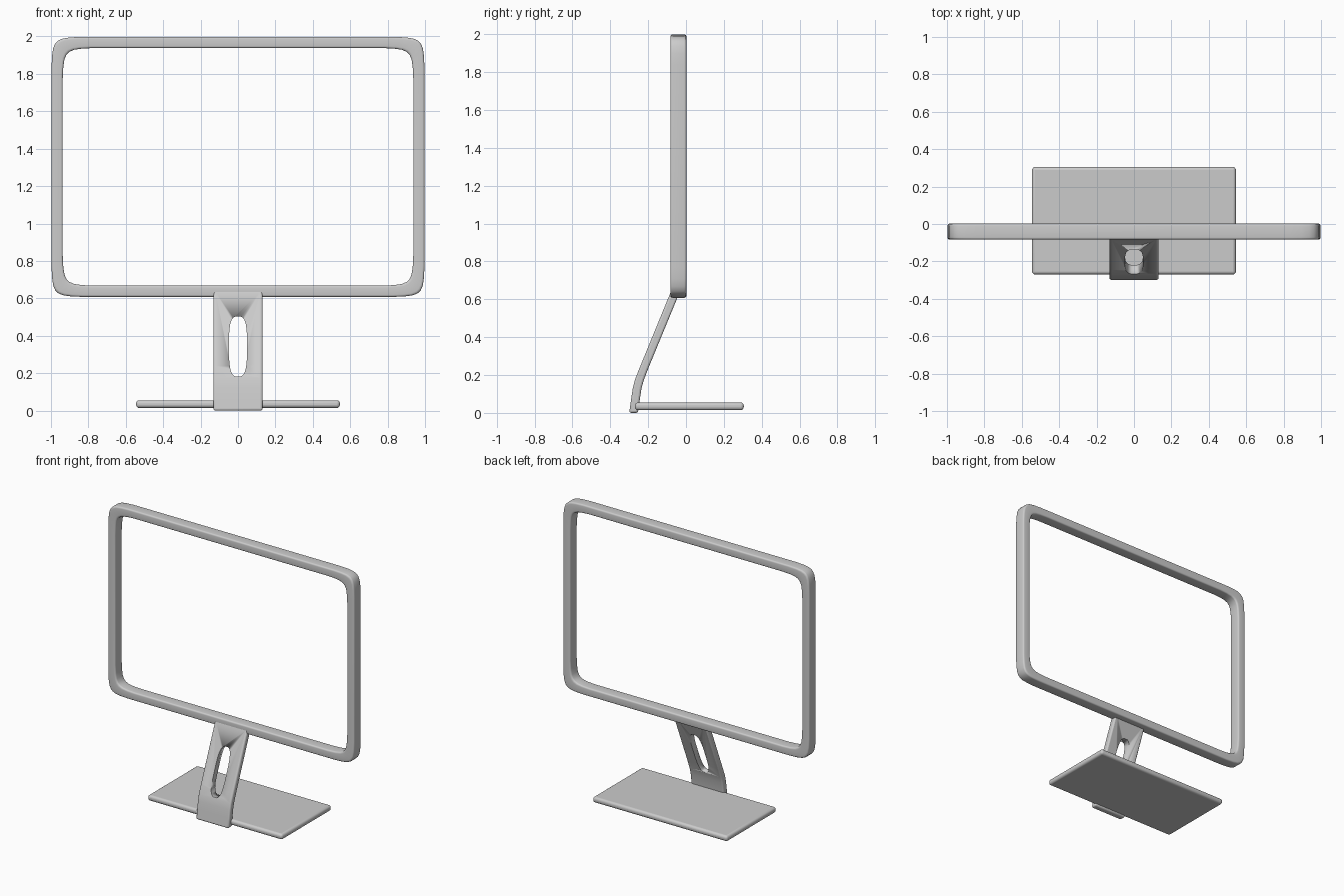
import bpy, bmesh, math

if "Cube" in bpy.data.objects:
    bpy.data.objects.remove(bpy.data.objects["Cube"])


def finish(name, bm, angle=40):
    bmesh.ops.recalc_face_normals(bm, faces=bm.faces)
    mesh = bpy.data.meshes.new(name)
    bm.to_mesh(mesh)
    bm.free()
    ob = bpy.data.objects.new(name, mesh)
    bpy.context.collection.objects.link(ob)
    bpy.ops.object.select_all(action='DESELECT')
    ob.select_set(True)
    bpy.context.view_layer.objects.active = ob
    bpy.ops.object.shade_smooth_by_angle(angle=math.radians(angle))
    return ob


def bridge(bm, a, b):
    n = len(a)
    for i in range(n):
        j = (i + 1) % n
        bm.faces.new((a[i], a[j], b[j], b[i]))


def prism(bm, lo, hi):
    a = [bm.verts.new(p) for p in lo]
    b = [bm.verts.new(p) for p in hi]
    bridge(bm, a, b)
    bm.faces.new(a)
    bm.faces.new(b)


def soft_rect(hw, hh, corner):
    # rectangle outline; corner = (distance along x, distance along z) from each corner
    quarter = [(hw - dx, hh - dz) for dx, dz in corner]
    pts = list(quarter)
    pts += [(x, -z) for x, z in reversed(quarter)]
    pts += [(-x, -z) for x, z in quarter]
    pts += [(-x, z) for x, z in reversed(quarter)]
    return pts


def bevel(ob, width, segments):
    m = ob.modifiers.new("bevel", 'BEVEL')
    m.width, m.segments = width, segments
    m.limit_method = 'ANGLE'
    m.angle_limit = math.radians(40)


# Screen frame: rounded section swept around a soft-cornered rectangle
CORNER = [(.16, 0), (.10, .003), (.06, .009), (.035, .02),
          (.02, .035), (.009, .06), (.003, .10), (0, .16)]
T, Y0, Y1, R = 0.06, -0.083, 0.002, 0.011
section = []
for cx, cy, start in ((T - R, Y1 - R, 0), (R, Y1 - R, 90),
                      (R, Y0 + R, 180), (T - R, Y0 + R, 270)):
    for k in range(5):
        a = math.radians(start + k * 22.5)
        section.append((cx + R * math.cos(a), cy + R * math.sin(a)))
bm = bmesh.new()
rings = [[bm.verts.new((x, y, z + 1.303))
          for x, z in soft_rect(0.997 - t, 0.695 - t, CORNER)] for t, y in section]
for i, ring in enumerate(rings):
    bridge(bm, ring, rings[(i + 1) % len(rings)])
finish("screen_frame", bm)

# Base plate
bm = bmesh.new()
prism(bm, *[[(x, y, z) for x, y in ((-.545, -.27), (.545, -.27), (.545, .305), (-.545, .305))]
            for z in (.014, .055)])
bevel(finish("base_plate", bm), 0.017, 4)

# Stand neck: bent side profile extruded across x
profile = [(-.300, 0), (-.290, .07), (-.281, .13), (-.270, .175), (-.245, .238), (-.078, .645),
           (-.030, .645), (-.198, .238), (-.222, .175), (-.235, .13), (-.244, .07), (-.254, 0)]
bm = bmesh.new()
prism(bm, *[[(x, y, z) for y, z in profile] for x in (-.132, .132)])
neck = finish("stand_neck", bm)
bevel(neck, 0.011, 3)

# Cable slot cut straight through the neck
SLOT = [(.033, 0), (.023, .006), (.014, .018), (.007, .038), (.002, .07), (0, .11)]
bm = bmesh.new()
prism(bm, *[[(x, y, z + .343) for x, z in soft_rect(.048, .16, SLOT)] for y in (-.5, .2)])
cutter = finish("slot_cutter", bm)
cutter.hide_render = True
cutter.hide_set(True)
cut = neck.modifiers.new("slot", 'BOOLEAN')
cut.operation, cut.object, cut.solver = 'DIFFERENCE', cutter, 'EXACT'
